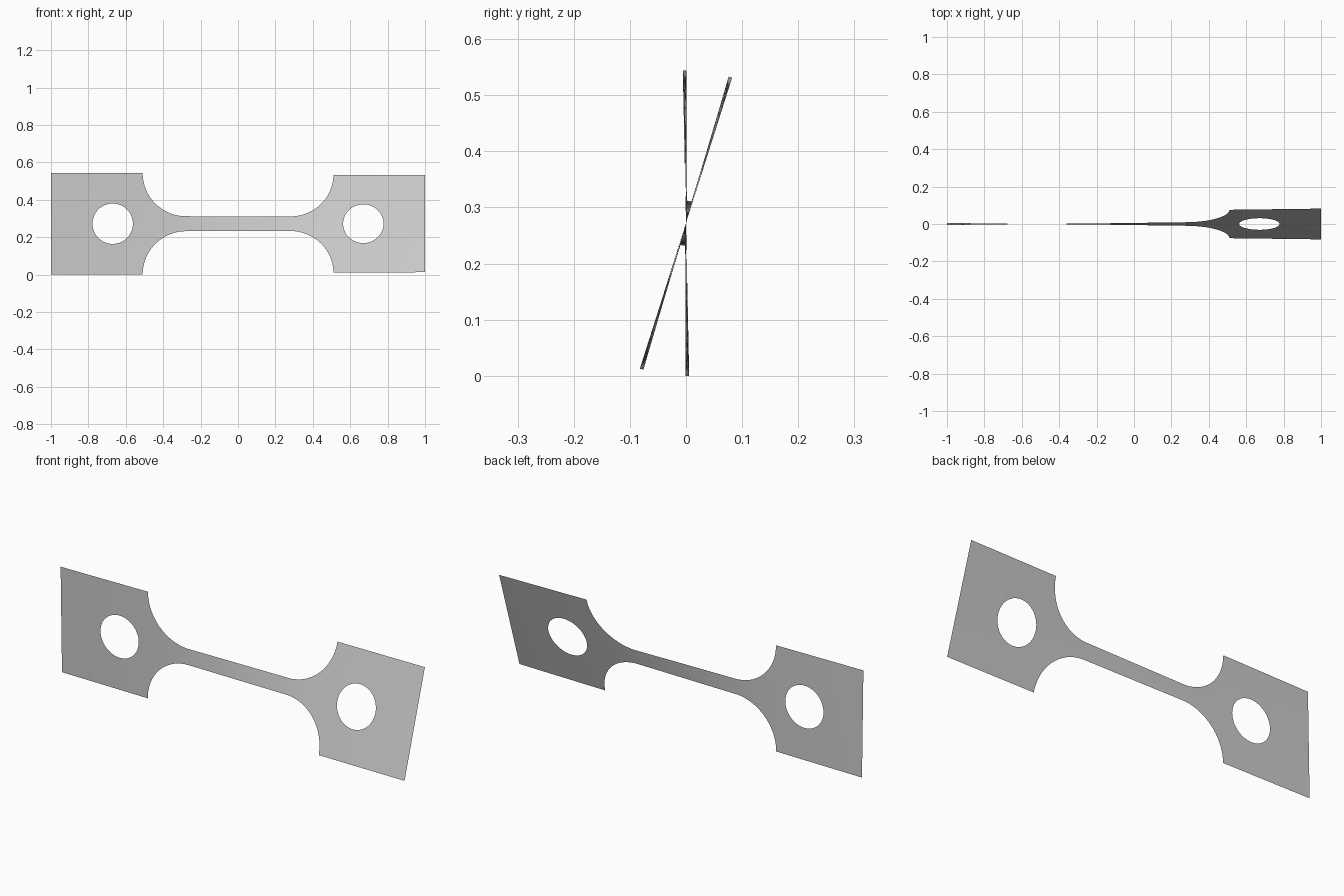
import bpy
import bmesh
from math import cos, sin, pi, sqrt, radians

if "Cube" in bpy.data.objects:
    bpy.data.objects.remove(bpy.data.objects["Cube"], do_unlink=True)

HALF_LENGTH, HALF_HEIGHT = 1.0, 0.272
FILLET_X, FILLET_R = 0.278, 0.232        # fillet centre and radius
HOLE_X, HOLE_R = 0.67, 0.108
TWIST_START, TWIST_END = radians(-1.2), radians(17.6)


def outer(x):
    """Half height of the bar outline."""
    u = min(max(abs(x) - FILLET_X, 0), FILLET_R)
    return HALF_HEIGHT - sqrt(FILLET_R ** 2 - u ** 2)


def inner(x):
    """Half height of the round hole, zero away from it."""
    u = abs(x) - HOLE_X
    return sqrt(max(HOLE_R ** 2 - u ** 2, 0))


def steps(a, b, n):
    return [a + (b - a) * i / n for i in range(n + 1)]


# Column positions: gauge, fillet, hole and grip end, mirrored
side = steps(0, FILLET_X, 8)
side += [FILLET_X + FILLET_R * sin(t) for t in steps(0, pi / 2, 24)]
side += [HOLE_X - HOLE_R * cos(t) for t in steps(0, pi, 32)]
side += steps(HOLE_X + HOLE_R, HALF_LENGTH, 4)
columns = sorted({round(s * x, 5) for x in side for s in (-1, 1)})

# The narrow gauge twists most, the wide grips least
twist = [0.0]
for a, b in zip(columns, columns[1:]):
    twist.append(twist[-1] + (b - a) / (outer(a) + outer(b)))
twist = [TWIST_START + (TWIST_END - TWIST_START) * t / twist[-1] for t in twist]

# Twisted sheet, built as an upper and a lower strip
bm = bmesh.new()
for s in (-1, 1):
    rows = []
    for x, angle in zip(columns, twist):
        rows.append([bm.verts.new((x, s * r * sin(angle), HALF_HEIGHT + s * r * cos(angle)))
                     for r in (inner(x), (inner(x) + outer(x)) / 2, outer(x))])
    for left, right in zip(rows, rows[1:]):
        for k in range(2):
            quad = [left[k], right[k], right[k + 1], left[k + 1]]
            bm.faces.new(quad if s > 0 else quad[::-1])
bmesh.ops.remove_doubles(bm, verts=bm.verts, dist=0.0002)

mesh = bpy.data.meshes.new("twisted_test_bar")
bm.to_mesh(mesh)
bm.free()
bar = bpy.data.objects.new("twisted_test_bar", mesh)
bpy.context.collection.objects.link(bar)

# Plain grey
grey = bpy.data.materials.new("light_grey")
grey.use_nodes = True
colour = (0.6, 0.6, 0.6, 1)
grey.diffuse_color = colour
grey.node_tree.nodes["Principled BSDF"].inputs["Base Color"].default_value = colour
mesh.materials.append(grey)

bpy.context.view_layer.objects.active = bar
bar.select_set(True)
bpy.ops.object.shade_smooth_by_angle()
